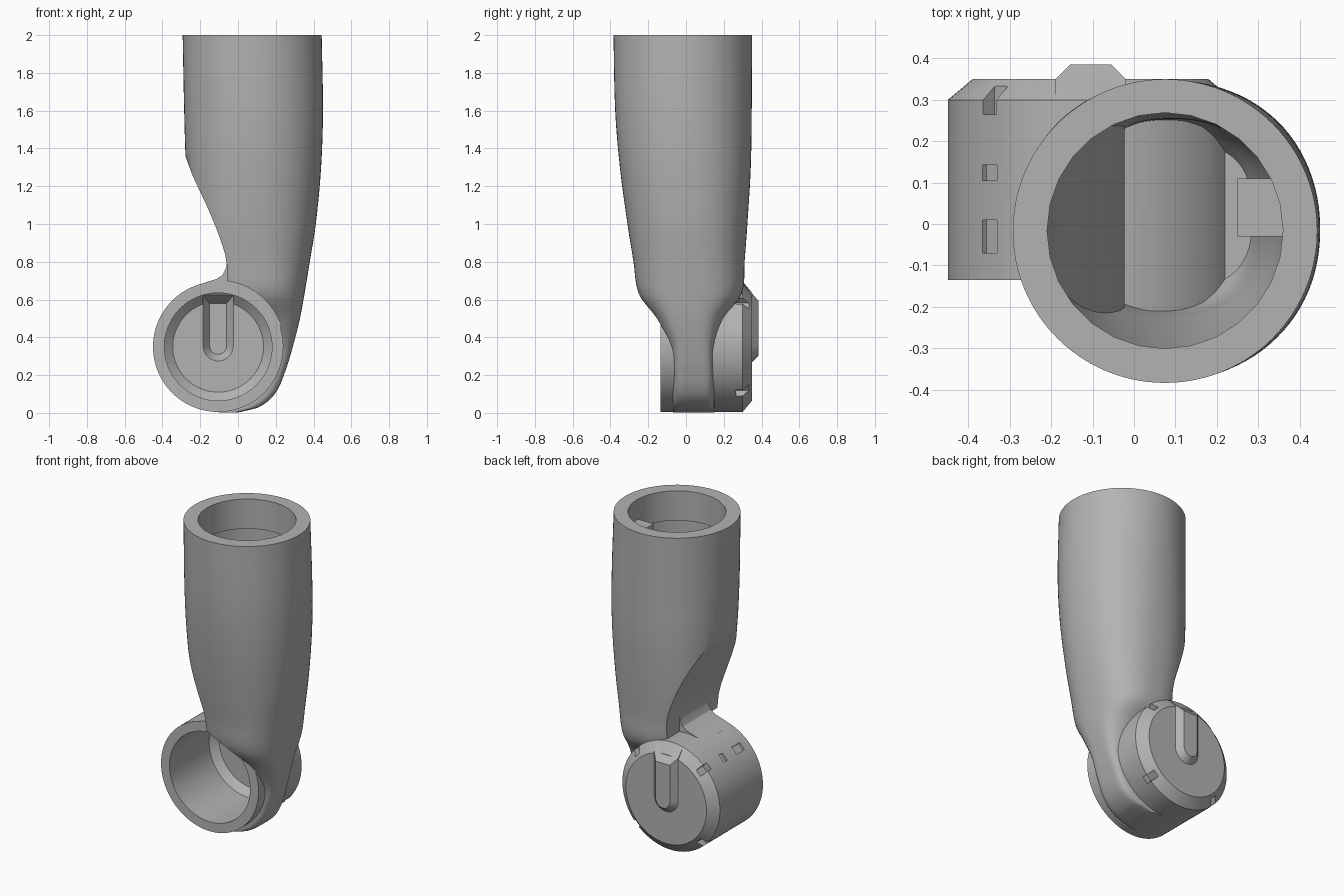
import bpy, bmesh, math
from mathutils import Matrix, Vector

if "Cube" in bpy.data.objects:
    bpy.data.objects.remove(bpy.data.objects["Cube"], do_unlink=True)

grey = bpy.data.materials.new("plain_grey")
grey.use_nodes = True
grey.diffuse_color = (0.45, 0.45, 0.45, 1)
grey.node_tree.nodes["Principled BSDF"].inputs["Base Color"].default_value = grey.diffuse_color

HUB_X, HUB_Z, HUB_R, BORE_R = -0.105, 0.35, 0.345, 0.285
FRONT, SEAM = -0.135, 0.15


def rings_to_object(name, rings):
    """Skin a stack of equal point rings and close both ends."""
    bm = bmesh.new()
    loops = [[bm.verts.new(p) for p in ring] for ring in rings]
    n = len(loops[0])
    for a, b in zip(loops, loops[1:]):
        for i in range(n):
            j = (i + 1) % n
            bm.faces.new((a[i], a[j], b[j], b[i]))
    bm.faces.new(loops[0])
    bm.faces.new(loops[-1])
    bmesh.ops.recalc_face_normals(bm, faces=bm.faces)
    mesh = bpy.data.meshes.new(name)
    bm.to_mesh(mesh)
    bm.free()
    mesh.materials.append(grey)
    obj = bpy.data.objects.new(name, mesh)
    bpy.context.collection.objects.link(obj)
    return obj


def prism(name, outline, y0, y1):
    return rings_to_object(name, [[(x, y, z) for x, z in outline] for y in (y0, y1)])


def hub_cylinder(name, radius, y0, y1, n=96):
    turn = [2 * math.pi * i / n for i in range(n)]
    return prism(name, [(HUB_X + radius * math.cos(a), HUB_Z + radius * math.sin(a))
                        for a in turn], y0, y1)


def hub_block(angle, r0, r1, width, y0, y1):
    """Small box standing radially on the hub."""
    a = math.radians(angle)
    out, side = Vector((math.cos(a), math.sin(a))), Vector((-math.sin(a), math.cos(a)))
    mid = Vector((HUB_X, HUB_Z))
    return prism("block", [mid + out * r + side * s * width / 2 for r, s in
                           ((r0, -1), (r1, -1), (r1, 1), (r0, 1))], y0, y1)


def boolean(target, operation, tool):
    """Apply a boolean and remove its tool."""
    mod = target.modifiers.new("cut", 'BOOLEAN')
    mod.operation, mod.object, mod.solver = operation, tool, 'EXACT'
    graph = bpy.context.evaluated_depsgraph_get()
    graph.update()
    mesh = bpy.data.meshes.new_from_object(target.evaluated_get(graph))
    target.modifiers.clear()
    target.data = mesh
    bpy.data.objects.remove(tool, do_unlink=True)


# Arm cross-sections: height, x range, y range, squareness
ROWS = [
    (0.002, -.1, 0.0, -.07, .15, 5), (0.03, -.1, .11, -.07, .15, 5),
    (0.1, -.1, .195, -.07, .15, 5), (0.22, -.1, .25, -.07, .15, 5),
    (0.35, -.1, .29, -.085, .155, 4), (0.5, -.1, .328, -.16, .2, 3),
    (0.63, -.15, .352, -.25, .295, 2.5), (0.8, -.2, .38, -.278, .31, 2.4),
    (1.0, -.25, .412, -.31, .325, 2.3), (1.3, -.275, .44, -.35, .343, 2.2),
    (1.6, -.285, .45, -.375, .348, 2.1), (2.0, -.293, .443, -.384, .35, 2)]


def slope(k, c):
    lo, hi = ROWS[max(k - 1, 0)], ROWS[min(k + 1, len(ROWS) - 1)]
    return (hi[c] - lo[c]) / (hi[0] - lo[0])


def section(z, inset=0.0, n=96):
    """One superellipse ring of the arm, smoothly interpolated."""
    k = max(i for i in range(len(ROWS) - 1) if ROWS[i][0] <= z + 1e-6)
    a, b = ROWS[k], ROWS[k + 1]
    h = b[0] - a[0]
    t = (z - a[0]) / h
    v = [(1 + 2 * t) * (1 - t) ** 2 * a[c] + t * (1 - t) ** 2 * h * slope(k, c)
         + t * t * (3 - 2 * t) * b[c] + t * t * (t - 1) * h * slope(k + 1, c)
         for c in range(1, 6)]
    cx, cy = (v[0] + v[1]) / 2, (v[2] + v[3]) / 2
    rx, ry = (v[1] - v[0]) / 2 - inset, (v[3] - v[2]) / 2 - inset
    ring = []
    for i in range(n):
        ang = 2 * math.pi * i / n
        c, s = math.cos(ang), math.sin(ang)
        ring.append((cx + rx * math.copysign(abs(c) ** (2 / v[4]), c),
                     cy + ry * math.copysign(abs(s) ** (2 / v[4]), s), z))
    return ring


heights = [a[0] + (b[0] - a[0]) * i / 4 for a, b in zip(ROWS, ROWS[1:]) for i in range(4)]


def side_cut(shift):
    """Concave cut on the right flank."""
    curve = [(-.279, 1.36), (-.24, 1.255), (-.2, 1.17), (-.16, 1.085), (-.12, .99),
             (-.09, .91), (-.068, .84), (-.058, .78), (-.058, .3)]
    return prism("side_cut", [(x + shift, z) for x, z in curve]
                 + [(-.6, .3), (-.6, 1.36 + shift * 2)], -.6, .6)


# Arm shell outside
arm = rings_to_object("arm_shell", [section(z) for z in heights] + [section(2.0)])
boolean(arm, 'DIFFERENCE', side_cut(0))
boolean(arm, 'DIFFERENCE', hub_cylinder("front_clear", HUB_R + .006, -.6, FRONT))

# Hub ring and its fillet into the arm
boolean(arm, 'UNION', hub_cylinder("hub", HUB_R, FRONT, SEAM))
boolean(arm, 'UNION', prism("fillet", [
    (-.058, .8), (-.064, .765), (-.082, .73), (-.115, .708), (-.16, .695), (-.23, .672),
    (-.15, .58), (.08, .58), (.08, .8)], FRONT, SEAM))

# Hollow of the arm, kept off the hub
hollow = rings_to_object("hollow", [section(z, .055) for z in heights if .55 < z < 1.8]
                         + [section(1.81, .055)])
boolean(hollow, 'DIFFERENCE', side_cut(.035))
boolean(hollow, 'DIFFERENCE', hub_cylinder("floor", HUB_R + .045, -.7, .7))
boolean(arm, 'DIFFERENCE', hollow)
mouth = rings_to_object("mouth", [[(.075 + .285 * math.cos(math.pi * i / 14),
                                    -.016 + .285 * math.sin(math.pi * i / 14), z)
                                   for i in range(28)] for z in (1.79, 2.1)])
boolean(arm, 'DIFFERENCE', mouth)
boolean(arm, 'UNION', prism("key_tab", [(.25, 1.78), (.4, 1.78), (.4, 1.87), (.25, 1.87)],
                            -.03, .11))

# Hub bore and shallow slots in the hub rim
boolean(arm, 'DIFFERENCE', hub_cylinder("bore", BORE_R, -.3, .302))
for y0, y1 in ((-.07, .01), (.105, .142)):
    boolean(arm, 'DIFFERENCE', hub_block(135, HUB_R - .015, HUB_R + .03, .05, y0, y1))

# Back cap turned from a profile
profile = [(BORE_R, SEAM), (HUB_R, SEAM), (HUB_R, .3), (.285, .35), (.001, .35),
           (.001, .305), (.24, .305), (BORE_R, .265)]
bm = bmesh.new()
N = 96
turned = [[bm.verts.new((HUB_X + r * math.cos(2 * math.pi * i / N), y,
                         HUB_Z + r * math.sin(2 * math.pi * i / N))) for r, y in profile]
          for i in range(N)]
for i in range(N):
    a, b = turned[i], turned[(i + 1) % N]
    for j in range(len(profile)):
        if j != 4:
            k = (j + 1) % len(profile)
            bm.faces.new((a[j], a[k], b[k], b[j]))
for j in (4, 5):
    bm.faces.new([t[j] for t in turned])
bmesh.ops.recalc_face_normals(bm, faces=bm.faces)
cap_mesh = bpy.data.meshes.new("back_cap")
bm.to_mesh(cap_mesh)
bm.free()
cap_mesh.materials.append(grey)
cap = bpy.data.objects.new("back_cap", cap_mesh)
bpy.context.collection.objects.link(cap)


def slot(name, layers):
    """Upright round-bottomed slot through layers of depth, radius and top."""
    rings = []
    for y, r, top in layers:
        arc = [math.pi + math.pi * i / 16 for i in range(17)]
        ring = [(HUB_X + r * math.cos(a), y, .355 + r * math.sin(a)) for a in arc]
        rings.append(ring + [(HUB_X + r, y, top), (HUB_X - r, y, top)])
    return rings_to_object(name, rings)


# Raised rib on the cap, hollow from inside
boolean(cap, 'UNION', slot("rib", [(.31, .085, .675), (.35, .085, .632), (.385, .05, .592)]))
boolean(cap, 'DIFFERENCE', slot("groove", [(.25, .08, .62), (.305, .08, .62), (.355, .045, .58)]))

# Clip notches around the cap edge
for angle in (45, 135, 225, 315):
    boolean(cap, 'DIFFERENCE', hub_block(angle, .305, .4, .045, .265, .4))

# Smooth shading with crisp edges
bpy.ops.object.select_all(action='DESELECT')
for obj in (arm, cap):
    obj.select_set(True)
    bpy.context.view_layer.objects.active = obj
bpy.ops.object.shade_smooth_by_angle(angle=math.radians(28))
